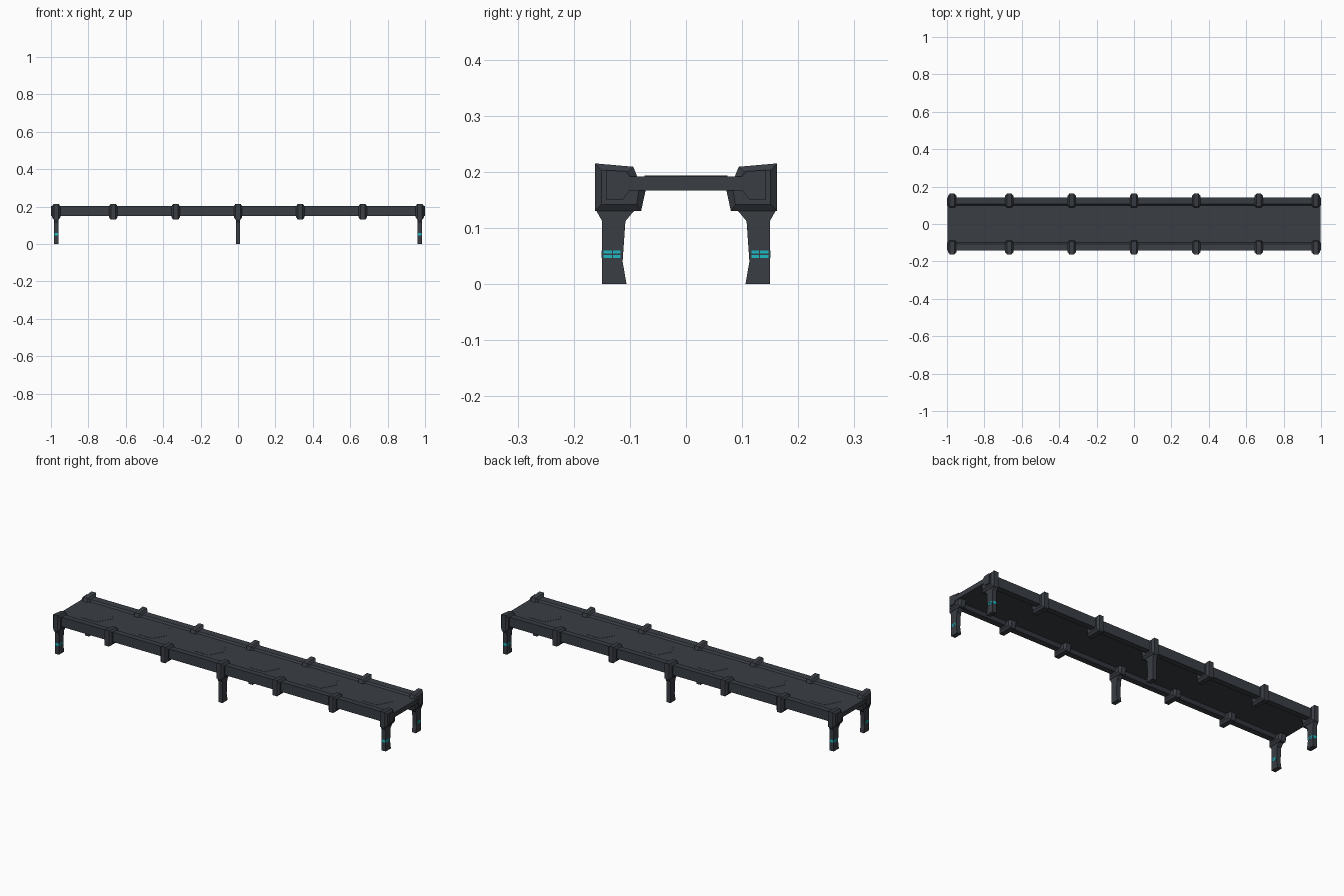
import bpy, bmesh, math

if "Cube" in bpy.data.objects:
    bpy.data.objects.remove(bpy.data.objects["Cube"])

def material(name, rgb):
    m = bpy.data.materials.new(name)
    m.diffuse_color = (*rgb, 1)
    m.use_nodes = True
    m.node_tree.nodes["Principled BSDF"].inputs["Base Color"].default_value = m.diffuse_color
    return m

DARK = material("dark slate metal", (0.041, 0.047, 0.057))
CYAN = material("cyan marking", (0.012, 0.48, 0.54))

def loft(name, sections, mat):
    """Skin closed (y, z) profiles placed at successive x positions."""
    bm = bmesh.new()
    rings = [[bm.verts.new((x, y, z)) for y, z in prof] for x, prof in sections]
    n = len(rings[0])
    for a, b in zip(rings, rings[1:]):
        for i in range(n):
            j = (i + 1) % n
            bm.faces.new((a[i], a[j], b[j], b[i]))
    bm.faces.new(rings[0])
    bm.faces.new(rings[-1])
    bmesh.ops.recalc_face_normals(bm, faces=bm.faces)
    me = bpy.data.meshes.new(name)
    bm.to_mesh(me)
    bm.free()
    me.materials.append(mat)
    ob = bpy.data.objects.new(name, me)
    bpy.context.collection.objects.link(ob)
    return ob

def side(prof, s):
    return [(y * s, z) for y, z in prof]

def rect(y0, y1, z0, z1):
    return [(y0, z0), (y1, z0), (y1, z1), (y0, z1)]

# walkway deck
loft("deck", [(-0.998, rect(-0.11, 0.11, 0.167, 0.192)),
              (0.998, rect(-0.11, 0.11, 0.167, 0.192))], DARK)

# very shallow hexagon panels on the deck
for i in range(6):
    bpy.ops.mesh.primitive_cylinder_add(vertices=6, radius=0.085, depth=0.002,
                                        location=((i - 2.5) / 3, 0, 0.192),
                                        rotation=(0, 0, math.pi / 6))
    ob = bpy.context.object
    ob.name = "deck_hex_panel"
    ob.data.materials.append(DARK)

RAIL = [(0.143, 0.151), (0.143, 0.203), (0.108, 0.201), (0.100, 0.192),
        (0.100, 0.167), (0.112, 0.151)]
CLAMP = [(0.162, 0.130), (0.162, 0.215), (0.094, 0.209), (0.087, 0.192),
         (0.072, 0.167), (0.080, 0.130)]
CLAMP_END = [(0.151, 0.142), (0.151, 0.203), (0.104, 0.200), (0.098, 0.190),
             (0.084, 0.167), (0.088, 0.142)]
LEG = [(0.150, 0.0), (0.150, 0.113), (0.160, 0.131), (0.150, 0.145),
       (0.095, 0.145), (0.092, 0.131), (0.108, 0.112), (0.113, 0.040),
       (0.106, 0.0)]

for s in (-1, 1):
    # side rail
    rail = side(RAIL, s)
    loft("side_rail", [(-1, rail), (1, rail)], DARK)

    # chamfered clamps along the rail
    full, end = side(CLAMP, s), side(CLAMP_END, s)
    for x in (-0.972, -0.667, -0.333, 0, 0.333, 0.667, 0.972):
        loft("rail_clamp", [(x - 0.022, end), (x - 0.013, full),
                            (x + 0.013, full), (x + 0.022, end)], DARK)

    # legs at both ends and the middle
    leg = side(LEG, s)
    for x in (-0.972, 0, 0.972):
        w = 0.012
        loft("leg", [(x - w, leg), (x + w, leg)], DARK)
        if x:
            # cyan dashes on the leg faces, plus a band on the outside
            for row in range(2):
                z = 0.046 + row * 0.008
                for y0, y1 in ((0.117, 0.130), (0.132, 0.147)):
                    p = side(rect(y0, y1, z, z + 0.006), s)
                    loft("leg_marking", [(x - w - 0.0006, p),
                                         (x + w + 0.0006, p)], CYAN)
            p = side(rect(0.145, 0.1506, 0.046, 0.060), s)
            loft("leg_outer_marking", [(x - 0.010, p), (x + 0.010, p)], CYAN)
